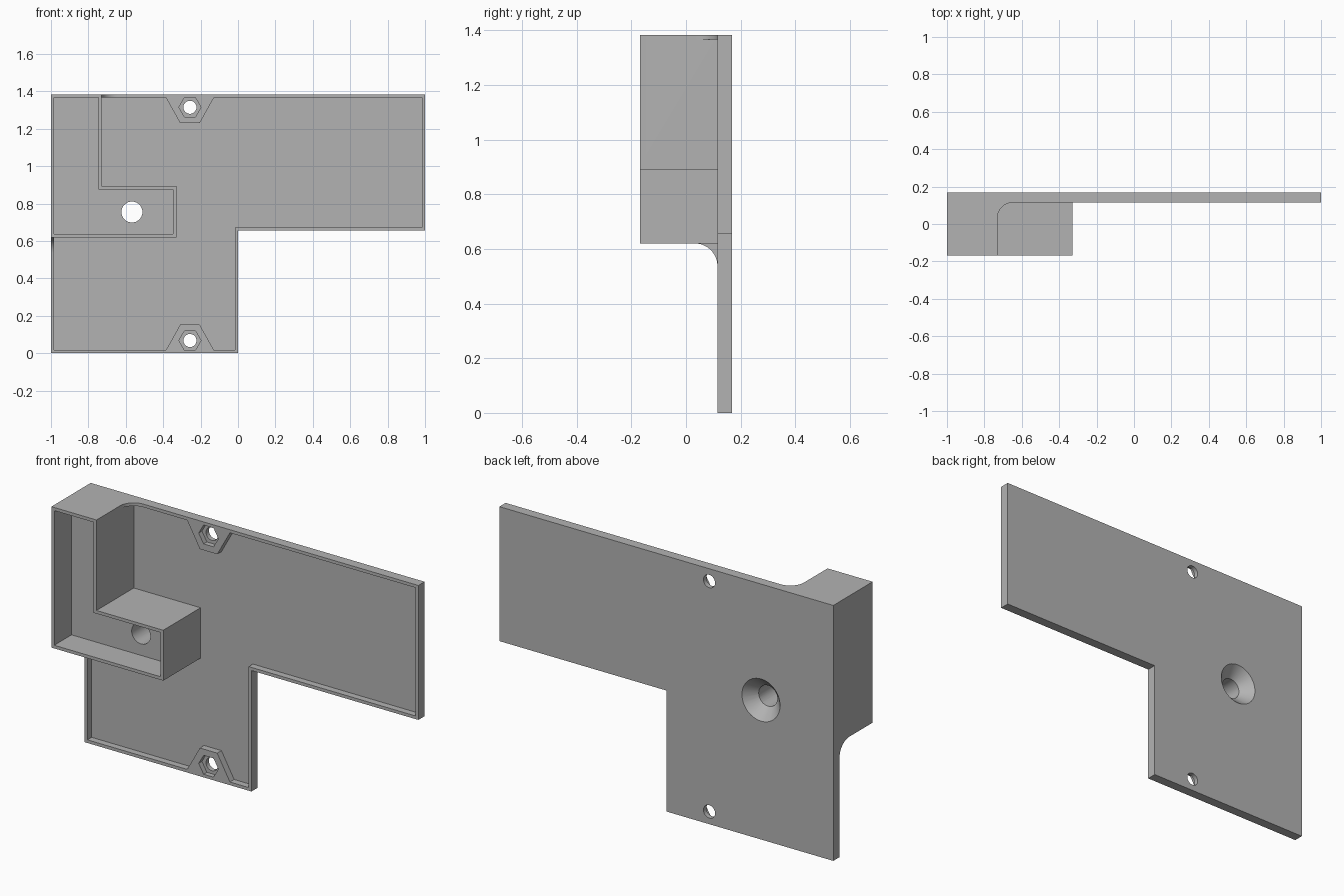
import bpy, bmesh, math
from mathutils import Matrix

cube = bpy.data.objects.get("Cube")
if cube:
    bpy.data.objects.remove(cube, do_unlink=True)

grey = bpy.data.materials.new("plain grey")
grey.use_nodes = True
grey.diffuse_color = (0.45, 0.45, 0.45, 1)
grey.node_tree.nodes["Principled BSDF"].inputs["Base Color"].default_value = grey.diffuse_color

BACK, RIM, FRONT = 0.168, 0.115, -0.168   # depths of the back face, rim and box mouth
W, H = 0.017, 1.383                       # wall thickness, overall height
OUT = 0.05                                # overshoot of cutters


def finish(name, bm):
    bmesh.ops.recalc_face_normals(bm, faces=bm.faces)
    mesh = bpy.data.meshes.new(name)
    bm.to_mesh(mesh)
    bm.free()
    mesh.materials.append(grey)
    obj = bpy.data.objects.new(name, mesh)
    bpy.context.collection.objects.link(obj)
    return obj


def prism(name, pts, lo, hi, axis="y"):
    """Extrude a 2D outline along the given axis."""
    place = {"x": lambda u, v, t: (t, u, v),
             "y": lambda u, v, t: (u, t, v),
             "z": lambda u, v, t: (u, v, t)}[axis]
    bm = bmesh.new()
    face = bm.faces.new([bm.verts.new(place(u, v, lo)) for u, v in pts])
    new = bmesh.ops.extrude_face_region(bm, geom=[face])["geom"]
    shift = place(0, 0, hi - lo)
    bmesh.ops.translate(bm, vec=shift, verts=[g for g in new if isinstance(g, bmesh.types.BMVert)])
    return finish(name, bm)


def drill(name, x, z, y0, y1, r0, r1, sides=48):
    """Round, hexagonal or conical cutter running along y."""
    bm = bmesh.new()
    bmesh.ops.create_cone(bm, cap_ends=True, segments=sides, radius1=r1, radius2=r0, depth=y1 - y0,
                          matrix=Matrix.Translation((x, (y0 + y1) / 2, z)) @ Matrix.Rotation(math.pi / 2, 4, "X"))
    return finish(name, bm)


def combine(body, tool, operation):
    mod = body.modifiers.new(tool.name, "BOOLEAN")
    mod.object, mod.operation, mod.solver = tool, operation, "EXACT"
    graph = bpy.context.evaluated_depsgraph_get()
    mesh = bpy.data.meshes.new_from_object(body.evaluated_get(graph))
    body.modifiers.clear()
    body.data = mesh
    bpy.data.objects.remove(tool, do_unlink=True)


def l_outline(d):
    """Outline of the L-shaped box, moved inwards by d."""
    return [(-1 + d, 0.62 + d), (-0.33 - d, 0.62 + d), (-0.33 - d, 0.893 - d),
            (-0.73 - d, 0.893 - d), (-0.73 - d, H - d), (-1 + d, H - d)]


# Back plate with a shallow recess that leaves the rim and the two nut bosses
body = prism("mounting_plate", [(-1, 0), (0, 0), (0, 0.655), (1, 0.655), (1, H), (-1, H)], RIM, BACK)
boss = [(-0.385, W), (-0.309, 0.153), (-0.205, 0.153), (-0.129, W)]
recess = [(-0.73, H - W)] + [(x, H - z) for x, z in boss]
recess += [(1 - W, H - W), (1 - W, 0.655 + W), (-W, 0.655 + W), (-W, W)]
recess += boss[::-1]
recess += [(-1 + W, W), (-1 + W, 0.62), (-0.33, 0.62), (-0.33, 0.893), (-0.73, 0.893)]
combine(body, prism("recess", recess, RIM - OUT, BACK - W), "DIFFERENCE")

# L-shaped box standing on the plate
combine(body, prism("box", l_outline(0), FRONT, BACK - W / 2), "UNION")

# Thin curved webs joining the box to the rim
R = 0.083
arc = [(R * math.cos(a), R * math.sin(a)) for a in (math.pi / 2 * i / 12 for i in range(13))]
ground = RIM + W
top_web = [(-0.73 + R - c, RIM - R + s) for c, s in arc]
top_web += [(-0.73 + R, ground), (-0.73 - W / 2, ground), (-0.73 - W / 2, RIM - R)]
combine(body, prism("top_web", top_web, H - W, H, "z"), "UNION")
side_web = [(RIM - R + s, 0.62 - R + c) for c, s in arc]
side_web += [(ground, 0.62 - R), (ground, 0.62 + W / 2), (RIM - R, 0.62 + W / 2)]
combine(body, prism("side_web", side_web, -1, -1 + W, "x"), "UNION")

# Open pocket in the box
combine(body, prism("pocket", l_outline(W), FRONT - OUT, -0.02), "DIFFERENCE")

# Countersunk screw hole through the box floor
combine(body, drill("screw_hole", -0.567, 0.755, -0.1, BACK + OUT, 0.056, 0.056), "DIFFERENCE")
combine(body, drill("countersink", -0.567, 0.755, BACK - 0.06, BACK + 0.01, 0.056, 0.124), "DIFFERENCE")

# Nut pockets and bolt holes in the bosses
for z in (0.068, H - 0.068):
    nut = drill("nut_pocket", 0, 0, RIM - OUT, RIM + 0.028, 0.059, 0.059, 6)
    xs = [v.co.x for v in nut.data.vertices]
    if max(xs) < 0.058:                   # keep hexagon points facing sideways
        nut.data.transform(Matrix.Rotation(math.pi / 6, 4, "Y"))
    nut.data.transform(Matrix.Translation((-0.257, 0, z)))
    combine(body, nut, "DIFFERENCE")
    combine(body, drill("bolt_hole", -0.257, z, RIM - OUT, BACK + OUT, 0.035, 0.035, 32), "DIFFERENCE")

# Smooth curves, sharp edges
bpy.ops.object.select_all(action="DESELECT")
body.select_set(True)
bpy.context.view_layer.objects.active = body
bpy.ops.object.shade_smooth_by_angle(angle=math.radians(30))
